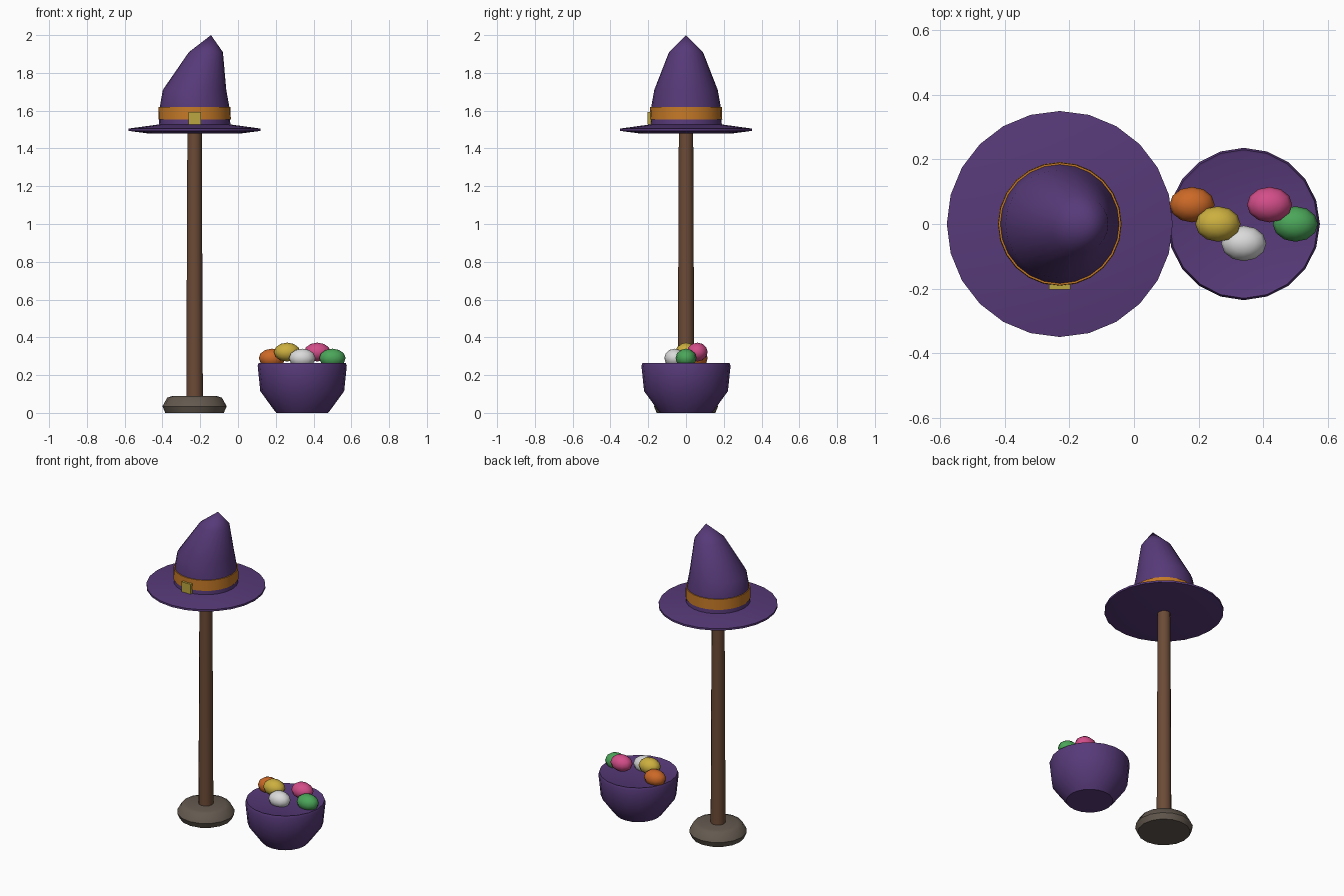
import bpy, bmesh, math

if "Cube" in bpy.data.objects:
    bpy.data.objects.remove(bpy.data.objects["Cube"])

HAT_X = -0.23
BOWL_X = 0.34


def material(name, rgb):
    m = bpy.data.materials.new(name)
    m.diffuse_color = (*rgb, 1)
    m.use_nodes = True
    m.node_tree.nodes["Principled BSDF"].inputs["Base Color"].default_value = m.diffuse_color
    return m


purple = material("purple", (0.095, 0.042, 0.19))
wood = material("brown wood", (0.15, 0.07, 0.037))
stone = material("grey stone", (0.125, 0.10, 0.078))
band_orange = material("band orange", (0.55, 0.19, 0.02))
brass = material("brass", (0.50, 0.38, 0.05))
candy_orange = material("candy orange", (0.60, 0.14, 0.02))
candy_yellow = material("candy yellow", (0.60, 0.43, 0.05))
candy_pink = material("candy pink", (0.65, 0.075, 0.25))
candy_green = material("candy green", (0.07, 0.38, 0.10))
candy_white = material("candy white", (0.70, 0.70, 0.70))


def finish(name, bm, mat, location=(0, 0, 0), angle=40):
    bmesh.ops.recalc_face_normals(bm, faces=bm.faces)
    mesh = bpy.data.meshes.new(name)
    bm.to_mesh(mesh)
    bm.free()
    mesh.materials.append(mat)
    ob = bpy.data.objects.new(name, mesh)
    ob.location = location
    bpy.context.collection.objects.link(ob)
    bpy.context.view_layer.objects.active = ob
    ob.select_set(True)
    bpy.ops.object.shade_smooth_by_angle(angle=math.radians(angle))
    ob.select_set(False)
    return ob


def lathe(name, profile, sides, mat, x, closed=False, angle=40):
    """Rings of (radius, z, x shift); radius 0 makes a point, open ends are capped."""
    bm = bmesh.new()
    rings = []
    for r, z, dx in profile:
        if r == 0:
            rings.append([bm.verts.new((dx, 0, z))] * sides)
        else:
            rings.append([bm.verts.new((dx + r * math.cos(i * math.tau / sides),
                                        r * math.sin(i * math.tau / sides), z))
                          for i in range(sides)])
    pairs = list(zip(rings, rings[1:]))
    if closed:
        pairs.append((rings[-1], rings[0]))
    for a, b in pairs:
        for i in range(sides):
            j = (i + 1) % sides
            bm.faces.new(list(dict.fromkeys((a[i], a[j], b[j], b[i]))))
    if not closed:
        for ring in (rings[0], rings[-1]):
            if ring[0] is not ring[1]:
                bm.faces.new(ring)
    return finish(name, bm, mat, (x, 0, 0), angle)


# Stand
lathe("stand_base", [(0.155, 0, 0), (0.17, 0.035, 0), (0.145, 0.08, 0), (0.115, 0.09, 0)],
      16, stone, HAT_X, angle=50)
lathe("stand_pole", [(0.044, 0.06, 0), (0.038, 1.50, 0)], 12, wood, HAT_X)

# Hat
lathe("hat_brim", [(0.25, 1.48, 0), (0.35, 1.493, 0), (0.35, 1.505, 0), (0.19, 1.527, 0)],
      24, purple, HAT_X)
lathe("hat_crown", [(0.19, 1.52, 0), (0.184, 1.62, 0), (0.168, 1.71, 0),
                    (0.09, 1.91, 0.06), (0, 2.0, 0.087)], 24, purple, HAT_X, angle=60)
lathe("hat_band", [(0.185, 1.553, 0), (0.192, 1.553, 0), (0.19, 1.62, 0), (0.18, 1.62, 0)],
      24, band_orange, HAT_X, closed=True)

# Buckle plate on the front of the band
bm = bmesh.new()
bmesh.ops.create_cube(bm, size=1)
bmesh.ops.scale(bm, vec=(0.066, 0.02, 0.064), verts=bm.verts)
finish("hat_buckle", bm, brass, (HAT_X, -0.193, 1.56))

# Bowl, filled nearly to the rim
lathe("bowl", [(0.137, 0, 0), (0.153, 0.02, 0), (0.222, 0.115, 0), (0.236, 0.25, 0),
               (0.23, 0.265, 0), (0.222, 0.262, 0)], 20, purple, BOWL_X)

# Sweets
sweets = [("orange", candy_orange, 0.18, 0.06, 0.29),
          ("yellow", candy_yellow, 0.26, 0.0, 0.322),
          ("white", candy_white, 0.34, -0.06, 0.29),
          ("pink", candy_pink, 0.42, 0.06, 0.322),
          ("green", candy_green, 0.50, 0.0, 0.29)]
for colour, mat, x, y, z in sweets:
    bm = bmesh.new()
    bmesh.ops.create_uvsphere(bm, u_segments=12, v_segments=6, radius=1)
    bmesh.ops.scale(bm, vec=(0.07, 0.055, 0.05), verts=bm.verts)
    finish("sweet_" + colour, bm, mat, (x, y, z), 60)
